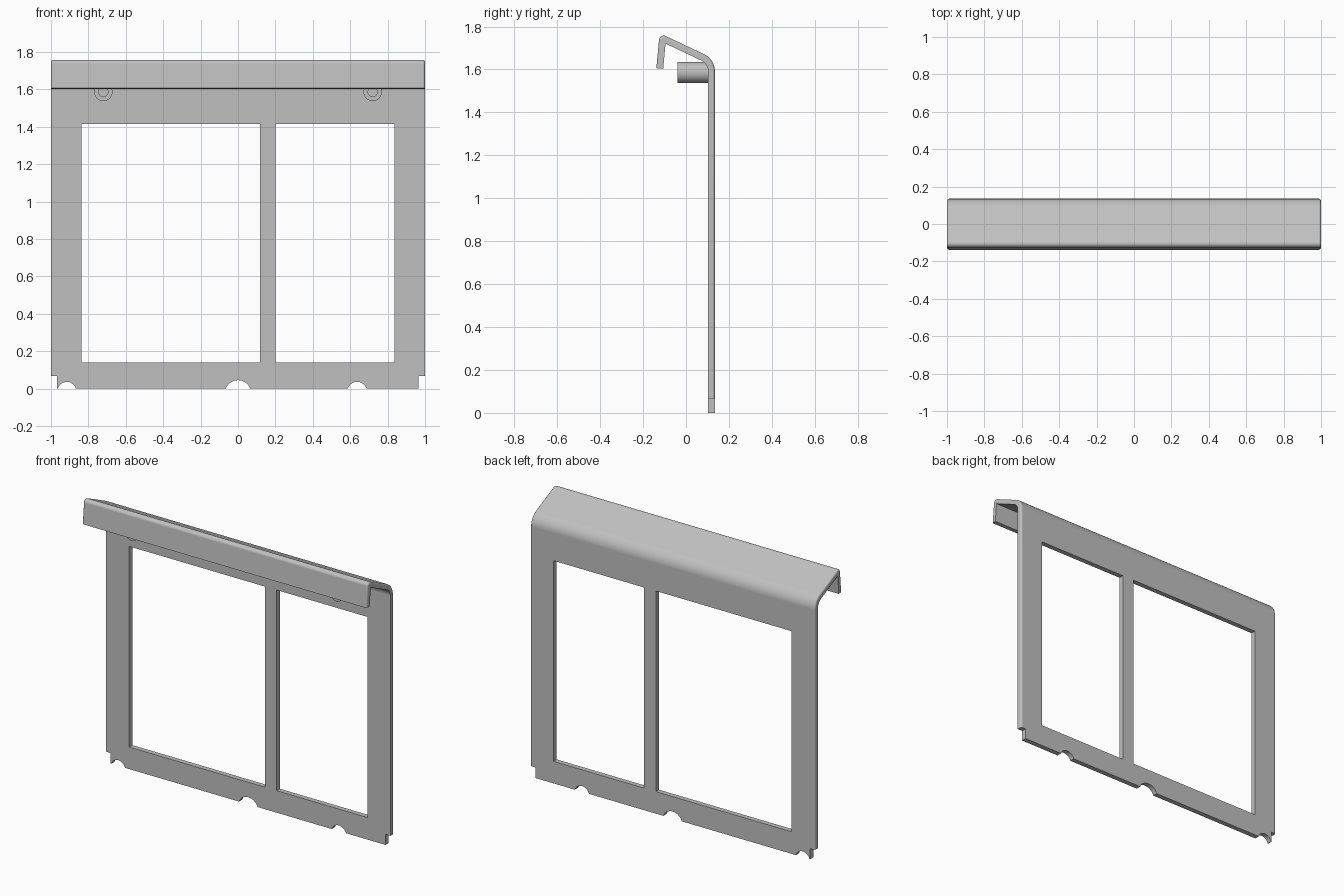
import bpy, bmesh, math
from mathutils import Vector, Matrix

if "Cube" in bpy.data.objects:
    bpy.data.objects.remove(bpy.data.objects["Cube"], do_unlink=True)

grey = bpy.data.materials.new("plain grey")
grey.use_nodes = True
colour = (0.53, 0.53, 0.53, 1)
grey.diffuse_color = colour
grey.node_tree.nodes["Principled BSDF"].inputs["Base Color"].default_value = colour

THICK = 0.032


def add_object(name, bm):
    bmesh.ops.recalc_face_normals(bm, faces=bm.faces)
    mesh = bpy.data.meshes.new(name)
    bm.to_mesh(mesh)
    bm.free()
    mesh.materials.append(grey)
    obj = bpy.data.objects.new(name, mesh)
    bpy.context.collection.objects.link(obj)
    return obj


def activate(obj):
    bpy.ops.object.select_all(action="DESELECT")
    obj.select_set(True)
    bpy.context.view_layer.objects.active = obj


def smooth(obj):
    activate(obj)
    bpy.ops.object.shade_smooth_by_angle(angle=math.radians(35))
    mod = obj.modifiers.new("flat face normals", "WEIGHTED_NORMAL")
    mod.keep_sharp = True


def rounded_strip(path, radii, steps=10):
    """Outer and inner outlines of a bent sheet; path is its outer side."""
    pts = [Vector(p) for p in path]
    outer, inner = [], []

    def put(p, direction):
        n = Vector((-direction.y, direction.x))
        outer.append(p)
        inner.append(p + n * THICK)

    put(pts[0], (pts[1] - pts[0]).normalized())
    for a, b, c, r in zip(pts, pts[1:], pts[2:], radii):
        d1, d2 = (b - a).normalized(), (c - b).normalized()
        turn = d1.angle(d2)
        start = b - d1 * r * math.tan(turn / 2)
        n1 = Vector((-d1.y, d1.x))
        centre = start + n1 * r
        # a tight bend keeps a sharp inside corner
        corner = b + (d2 - d1).normalized() * THICK / math.cos(turn / 2)
        for i in range(steps + 1):
            d = Matrix.Rotation(turn * i / steps, 2) @ d1
            n = Vector((-d.y, d.x))
            if r > THICK:
                put(centre - n * r, d)
            else:
                outer.append(centre - n * r)
        if r <= THICK:
            inner.append(corner)
    put(pts[-1], (pts[-1] - pts[-2]).normalized())
    return outer, inner


# Bent sheet: upright panel, sloping top and hanging lip
outer, inner = rounded_strip(
    [(0.135, 0), (0.135, 1.647), (-0.123, 1.769), (-0.138, 1.606)], [0.09, 0.022])
bm = bmesh.new()
face = bm.faces.new([bm.verts.new((-1, p.x, p.y)) for p in outer + inner[::-1]])
ext = bmesh.ops.extrude_face_region(bm, geom=[face])
moved = [v for v in ext["geom"] if isinstance(v, bmesh.types.BMVert)]
bmesh.ops.translate(bm, verts=moved, vec=(2, 0, 0))


# Soften the outer side edges
def is_outer(v):
    return any((Vector((v.co.y, v.co.z)) - p).length < 1e-5 for p in outer)


side = [e for e in bm.edges if all(is_outer(v) for v in e.verts)
        and e.verts[0].co.x * e.verts[1].co.x > 0]
bmesh.ops.bevel(bm, geom=side, offset=0.012, offset_type="OFFSET", segments=3,
                profile=0.5, affect="EDGES", clamp_overlap=True)
panel = add_object("window_panel", bm)

# Cutter for window openings, corner notches and bottom scallops
bm = bmesh.new()


def cut_box(x0, x1, z0, z1):
    m = Matrix.Translation(((x0 + x1) / 2, 0.12, (z0 + z1) / 2)) @ \
        Matrix.Diagonal((x1 - x0, 0.12, z1 - z0, 1))
    bmesh.ops.create_cube(bm, size=1, matrix=m)


def cut_round(x, z, r):
    m = Matrix.Translation((x, 0.12, z)) @ Matrix.Rotation(math.pi / 2, 4, "X")
    bmesh.ops.create_cone(bm, cap_ends=True, segments=40, radius1=r, radius2=r,
                          depth=0.12, matrix=m)


cut_box(-0.837, 0.118, 0.14, 1.415)
cut_box(0.2, 0.837, 0.14, 1.415)
cut_box(-1.1, -0.967, -0.1, 0.067)
cut_box(0.965, 1.1, -0.1, 0.067)
cut_round(-0.915, -0.014, 0.05)
cut_round(0, -0.025, 0.07)
cut_round(0.637, -0.017, 0.053)
cutter = add_object("opening_cutter", bm)
cutter.hide_render = True

mod = panel.modifiers.new("openings", "BOOLEAN")
mod.operation = "DIFFERENCE"
mod.solver = "EXACT"
mod.use_self = True
mod.object = cutter
activate(panel)
bpy.ops.object.modifier_apply(modifier=mod.name)
bpy.data.objects.remove(cutter, do_unlink=True)
smooth(panel)

# Hollow screw posts behind the lip
for name, x in (("right_screw_post", -0.72), ("left_screw_post", 0.72)):
    bm = bmesh.new()
    ring = [(0.025, 0.112), (0.025, -0.04), (0.049, -0.04), (0.049, 0.112)]
    verts = [bm.verts.new((x + r, y, 1.586)) for r, y in ring]
    edges = [bm.edges.new((verts[i], verts[(i + 1) % 4])) for i in range(4)]
    bmesh.ops.spin(bm, geom=verts + edges, cent=(x, 0, 1.586), axis=(0, 1, 0),
                   angle=math.tau, steps=32)
    bmesh.ops.remove_doubles(bm, verts=bm.verts, dist=1e-5)
    smooth(add_object(name, bm))
